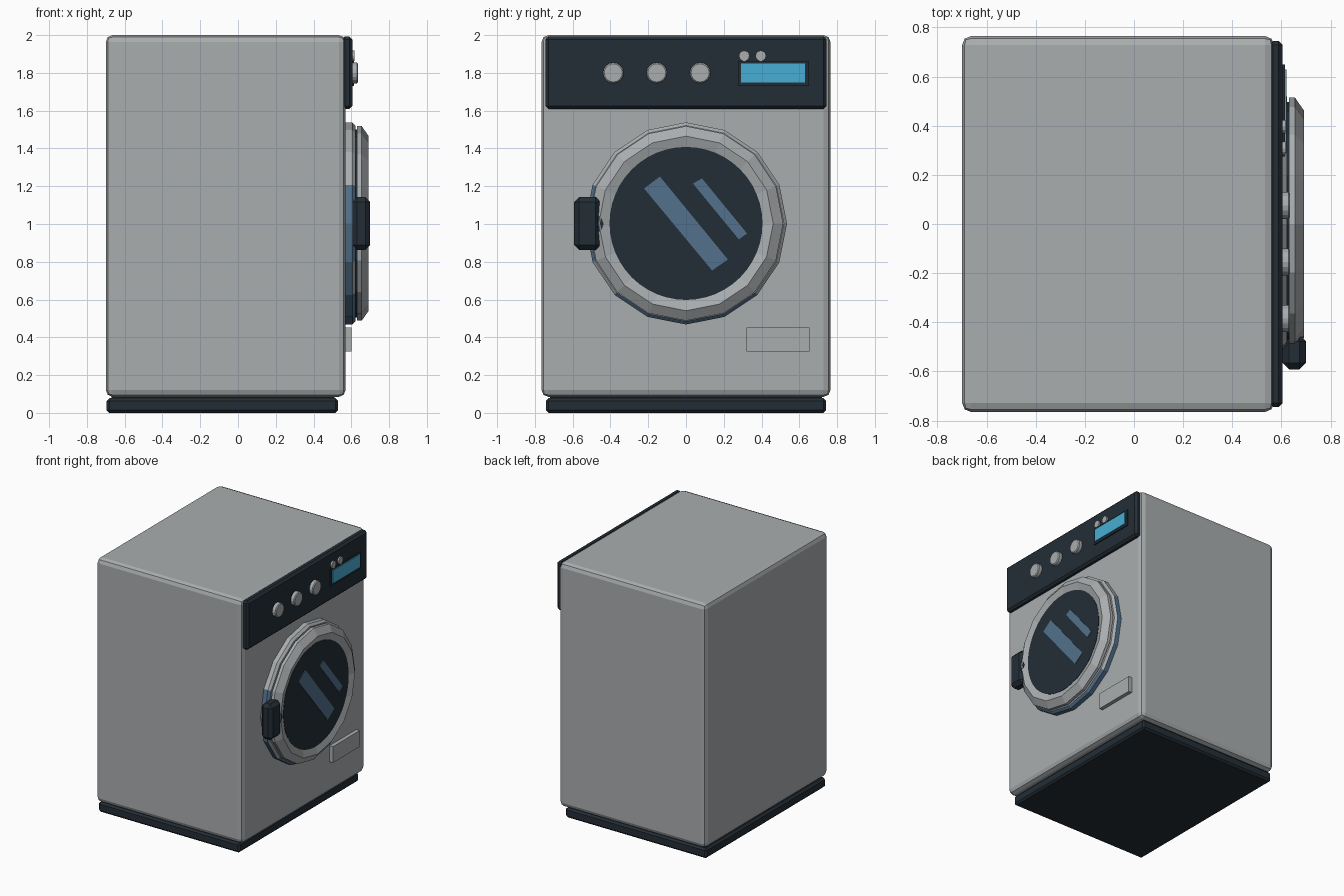
import bpy, bmesh, math
from mathutils import Vector

if "Cube" in bpy.data.objects:
    bpy.data.objects.remove(bpy.data.objects["Cube"])


def mat(name, rgb):
    m = bpy.data.materials.new(name)
    m.diffuse_color = (*rgb, 1)
    m.use_nodes = True
    m.node_tree.nodes["Principled BSDF"].inputs["Base Color"].default_value = m.diffuse_color
    return m


GREY = mat("light_grey", (0.40, 0.42, 0.43))
DARK = mat("dark_slate", (0.017, 0.027, 0.037))
STEEL = mat("steel_blue", (0.085, 0.165, 0.26))
CYAN = mat("display_cyan", (0.065, 0.42, 0.66))


def finish(bm, name, mats):
    bmesh.ops.recalc_face_normals(bm, faces=bm.faces)
    me = bpy.data.meshes.new(name)
    bm.to_mesh(me)
    bm.free()
    for m in mats:
        me.materials.append(m)
    ob = bpy.data.objects.new(name, me)
    bpy.context.collection.objects.link(ob)
    return ob


def box(name, x, y, z, m, bevel=0, segs=1):
    bm = bmesh.new()
    bmesh.ops.create_cube(bm, size=1)
    for v in bm.verts:
        v.co = Vector([(r[0] + r[1]) / 2 + c * (r[1] - r[0])
                       for r, c in zip((x, y, z), v.co)])
    if bevel:
        bmesh.ops.bevel(bm, geom=bm.edges[:], offset=bevel, segments=segs,
                        profile=0.5, affect='EDGES')
    return finish(bm, name, [m])


def lathe(name, profile, y, z, sides, mats, rule=None):
    """Spin (x, radius) points round an axis along x; cap both ends."""
    bm = bmesh.new()
    rings = []
    for px, r in profile:
        rings.append([bm.verts.new((px, y + r * math.cos(t), z + r * math.sin(t)))
                      for t in (2 * math.pi * i / sides for i in range(sides))])
    for b, (p, q) in enumerate(zip(rings, rings[1:])):
        for i in range(sides):
            j = (i + 1) % sides
            f = bm.faces.new((p[i], p[j], q[j], q[i]))
            if rule:
                f.material_index = rule(b, 2 * math.pi * (i + 0.5) / sides)
    bm.faces.new(rings[0])
    bm.faces.new(rings[-1])
    return finish(bm, name, mats)


def plate(name, pts, x0, x1, m):
    """Thin plate facing +x from (y, z) corners."""
    bm = bmesh.new()
    f = bm.faces.new([bm.verts.new((x0, y, z)) for y, z in pts])
    ext = bmesh.ops.extrude_face_region(bm, geom=[f])
    for v in ext["geom"]:
        if isinstance(v, bmesh.types.BMVert):
            v.co.x = x1
    return finish(bm, name, [m])


# Cabinet and plinth
box("plinth", (-0.695, 0.53), (-0.742, 0.742), (0, 0.078), DARK, 0.014)
box("plinth_neck", (-0.67, 0.51), (-0.72, 0.72), (0.05, 0.12), DARK)
box("cabinet", (-0.70, 0.57), (-0.765, 0.765), (0.085, 2.0), GREY, 0.036, 2)

# Control panel with dials, buttons and display
box("control_panel", (0.55, 0.605), (-0.745, 0.745), (1.61, 1.993), DARK, 0.016)
for i, y in enumerate((-0.385, -0.155, 0.075)):
    lathe(f"dial_{i + 1}", [(0.60, 0.055), (0.63, 0.055), (0.636, 0.048)],
          y, 1.80, 16, [GREY])
for i, y in enumerate((0.308, 0.396)):
    lathe(f"button_{i + 1}", [(0.60, 0.028), (0.617, 0.028)], y, 1.89, 12, [GREY])
box("display_frame", (0.60, 0.614), (0.275, 0.65), (1.73, 1.862), DARK)
box("display_screen", (0.612, 0.621), (0.29, 0.63), (1.748, 1.85), CYAN)


# Door surround: blue tint on the lower rim and on part of its chamfer
def rim_rule(band, a):
    if band == 0:
        return 1 if math.sin(a) < 0.38 else 0
    if band == 1:
        return 1 if math.cos(a) < -0.9 or math.sin(a) < -0.75 else 0
    return 0


lathe("door_surround", [(0.56, 0.535), (0.605, 0.535), (0.622, 0.518), (0.622, 0.49)],
      0, 1.003, 16, [GREY, STEEL], rim_rule)
lathe("door_seal", [(0.60, 0.497), (0.64, 0.497)], 0, 1.003, 16, [DARK])
lathe("door_ring", [(0.631, 0.515), (0.655, 0.515), (0.692, 0.462), (0.672, 0.40)],
      0, 1.003, 16, [GREY])
lathe("door_glass", [(0.66, 0.405), (0.678, 0.405)], 0, 1.003, 48, [DARK])

# Glass reflections
plate("reflection_wide", [(-0.222, 1.188), (-0.138, 1.251), (0.222, 0.812),
                          (0.138, 0.754)], 0.676, 0.682, STEEL)
plate("reflection_narrow", [(0.037, 1.214), (0.085, 1.241), (0.323, 0.950),
                            (0.28, 0.918)], 0.676, 0.682, STEEL)

# Door handle and its pivot
box("door_handle", (0.605, 0.70), (-0.592, -0.452), (0.862, 1.143), DARK, 0.026)
lathe("handle_pivot", [(0.61, 0.05), (0.69, 0.05)], -0.485, 1.0, 8, [DARK])

# Filter hatch
box("filter_hatch", (0.55, 0.60), (0.32, 0.655), (0.325, 0.452), GREY)
